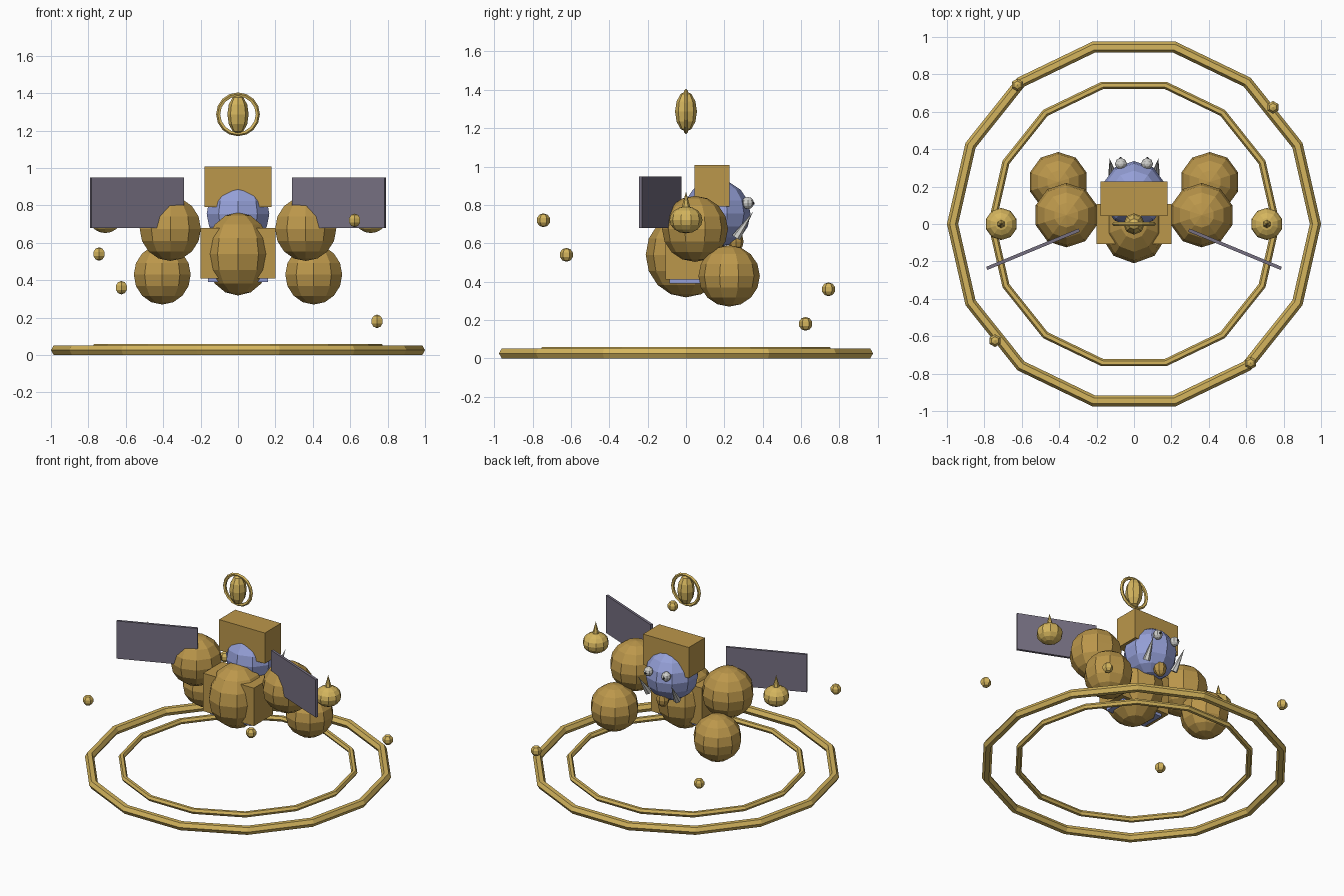
import bpy
from math import radians, cos, sin, pi
from mathutils import Vector

cube = bpy.data.objects.get("Cube")
if cube:
    bpy.data.objects.remove(cube, do_unlink=True)


def material(name, r, g, b):
    mat = bpy.data.materials.new(name)
    mat.use_nodes = True
    mat.diffuse_color = (r, g, b, 1)
    mat.node_tree.nodes["Principled BSDF"].inputs["Base Color"].default_value = (r, g, b, 1)
    return mat


BRONZE = material("bronze", 0.50, 0.31, 0.07)
GOLD = material("pale gold", 0.66, 0.46, 0.11)
BLUE = material("periwinkle blue", 0.30, 0.35, 0.68)
SLATE = material("slate violet", 0.18, 0.16, 0.22)
IVORY = material("ivory grey", 0.62, 0.62, 0.60)
DARK = material("dark pupil", 0.03, 0.03, 0.035)


def finish(name, mat):
    obj = bpy.context.object
    obj.name = name
    obj.data.materials.append(mat)
    return obj


def ball(name, mat, loc, size, segments=10, rings=8):
    bpy.ops.mesh.primitive_uv_sphere_add(segments=segments, ring_count=rings, radius=1, location=loc)
    obj = finish(name, mat)
    obj.scale = size if isinstance(size, tuple) else (size,) * 3
    return obj


def box(name, mat, loc, size, turn=0):
    bpy.ops.mesh.primitive_cube_add(size=1, location=loc, rotation=(0, 0, turn))
    obj = finish(name, mat)
    obj.scale = size
    return obj


def spike(name, mat, base, tip, radius, sides=6):
    base, tip = Vector(base), Vector(tip)
    axis = tip - base
    bpy.ops.mesh.primitive_cone_add(vertices=sides, radius1=radius, depth=axis.length,
                                    location=(base + tip) / 2,
                                    rotation=axis.to_track_quat('Z', 'Y').to_euler())
    return finish(name, mat)


def ring(name, mat, loc, radius, tube, segments, sides, tilt=0):
    bpy.ops.mesh.primitive_torus_add(major_radius=radius, minor_radius=tube, major_segments=segments,
                                     minor_segments=sides, location=loc, rotation=(tilt, 0, 0))
    return finish(name, mat)


# Ground rings
ring("outer_ring", GOLD, (0, 0, 0.026), 0.97, 0.03, 14, 6)
ring("inner_ring", GOLD, (0, 0, 0.041), 0.76, 0.02, 14, 6)

# Beads climbing in a spiral above the outer ring
for i in range(4):
    a = radians(40 + 90 * i)
    ball(f"bead_{i + 1}", GOLD, (0.97 * cos(a), 0.97 * sin(a), 0.18 * (i + 1)), 0.036, 6, 5)

# Torso
ball("belly", BRONZE, (0, 0, 0.54), (0.186, 0.21, 0.222))
box("vest", BRONZE, (0, 0, 0.545), (0.40, 0.215, 0.27))
box("torso_core", BLUE, (0, 0, 0.53), (0.32, 0.17, 0.28))

# Head and the block across it
ball("head", BLUE, (0, 0.16, 0.755), 0.176)
box("head_block", BRONZE, (0, 0.135, 0.90), (0.36, 0.182, 0.218))
ball("chin_bell", BRONZE, (0, 0.26, 0.61), (0.045, 0.04, 0.055), 8, 6)

# Floating emblem over the head
ball("emblem_core", GOLD, (0, 0, 1.287), (0.057, 0.057, 0.105), 8, 6)
ring("emblem_ring", GOLD, (0, 0, 1.287), 0.105, 0.012, 16, 5, pi / 2)

# Paired parts
for side, s in (("left", 1), ("right", -1)):
    ball(f"{side}_shoulder", BRONZE, (s * 0.362, 0.047, 0.675), 0.172)
    ball(f"{side}_haunch", BRONZE, (s * 0.405, 0.225, 0.43), 0.16)
    box(f"{side}_wing", SLATE, (s * 0.54, -0.135, 0.814), (0.535, 0.018, 0.268), radians(-22.5 * s))
    ball(f"{side}_eye", IVORY, (s * 0.07, 0.322, 0.81), 0.032, 8, 6)
    ball(f"{side}_pupil", DARK, (s * 0.072, 0.35, 0.808), 0.008, 6, 4)
    spike(f"{side}_tusk", IVORY, (s * 0.115, 0.262, 0.63), (s * 0.13, 0.35, 0.765), 0.024)
    ball(f"{side}_lantern", GOLD, (s * 0.71, 0, 0.722), (0.086, 0.086, 0.07), 10, 8)
    spike(f"{side}_lantern_spike", GOLD, (s * 0.71, 0, 0.78), (s * 0.71, 0, 0.87), 0.024)
